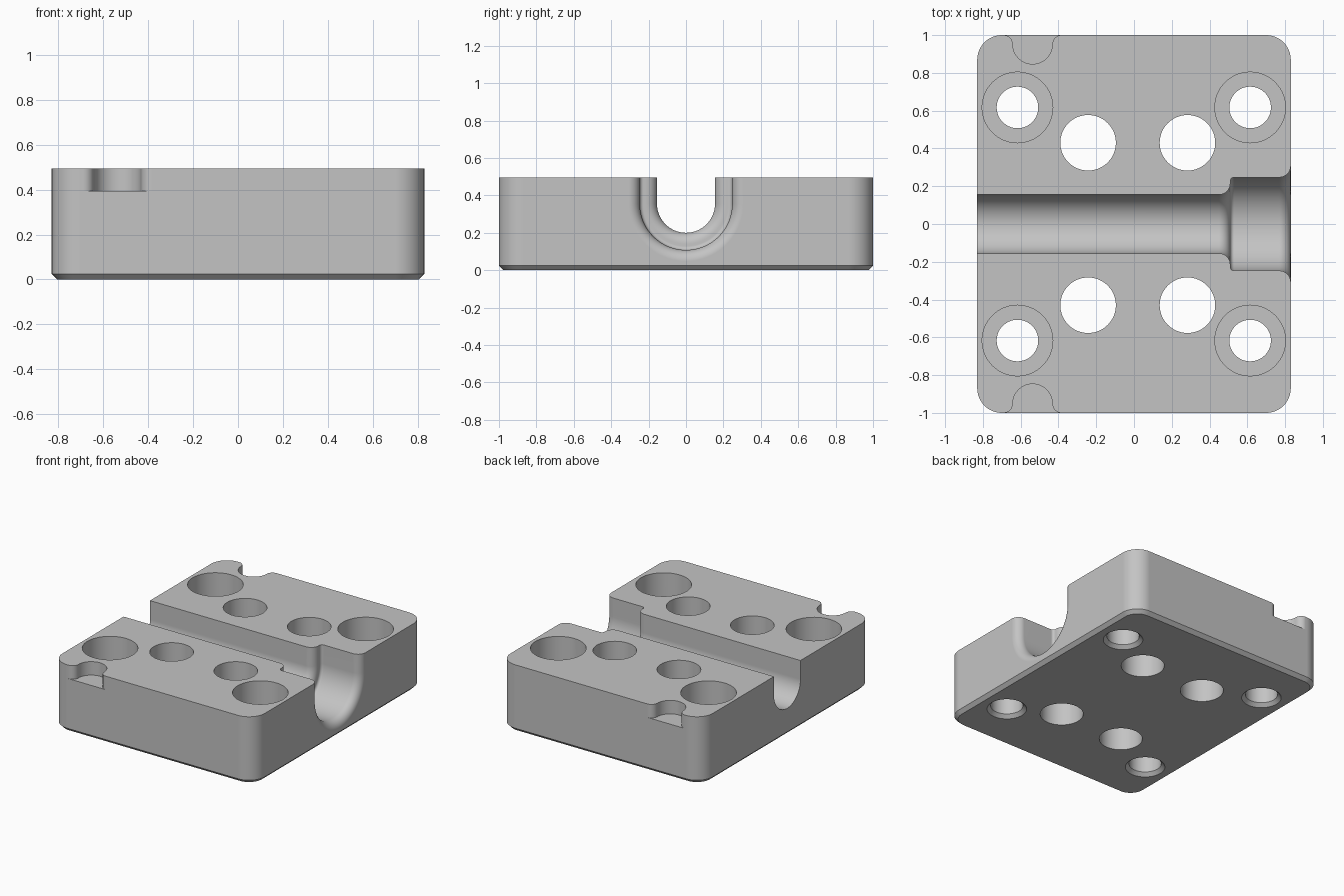
import bpy, bmesh
from math import sin, cos, pi

if "Cube" in bpy.data.objects:
    bpy.data.objects.remove(bpy.data.objects["Cube"], do_unlink=True)

W, L, H = 0.83, 1.0, 0.495      # half width, half length, height
CORNER, CHAMFER = 0.13, 0.025

grey = bpy.data.materials.new("machined_grey")
grey.use_nodes = True
colour = (0.55, 0.55, 0.55, 1)
grey.diffuse_color = colour
grey.node_tree.nodes["Principled BSDF"].inputs["Base Color"].default_value = colour


def loft(name, rings):
    """Closed solid through a list of equally long rings of points."""
    bm = bmesh.new()
    loops = [[bm.verts.new(p) for p in ring] for ring in rings]
    n = len(loops[0])
    for a, b in zip(loops, loops[1:]):
        for i in range(n):
            j = (i + 1) % n
            bm.faces.new((a[i], a[j], b[j], b[i]))
    bm.faces.new(loops[0])
    bm.faces.new(loops[-1])
    bmesh.ops.recalc_face_normals(bm, faces=bm.faces)
    mesh = bpy.data.meshes.new(name)
    bm.to_mesh(mesh)
    bm.free()
    mesh.materials.append(grey)
    ob = bpy.data.objects.new(name, mesh)
    bpy.context.collection.objects.link(ob)
    return ob


def arc(cx, cy, r, start, end, steps):
    """Points on an arc, angles in half turns."""
    angles = [pi * (start + (end - start) * i / steps) for i in range(steps + 1)]
    return [(cx + r * cos(a), cy + r * sin(a)) for a in angles]


def block_ring(z, r):
    x, y = W - CORNER, L - CORNER
    pts = []
    for k, (sx, sy) in enumerate([(1, 1), (-1, 1), (-1, -1), (1, -1)]):
        pts += arc(sx * x, sy * y, r, k / 2, k / 2 + 0.5, 12)
    return [(px, py, z) for px, py in pts]


def hole(name, x, y, profile):
    return loft(name, [[(px, py, z) for px, py in arc(x, y, r, 0, 2, 64)[:-1]]
                       for r, z in profile])


# Block with rounded corners and a chamfered underside
block = loft("clamp_block", [block_ring(0, CORNER - CHAMFER),
                             block_ring(CHAMFER, CORNER), block_ring(H, CORNER)])
cutters = []

# Counterbored screw holes and plain through holes
screw = [(0.145, -0.01), (0.11, 0.025), (0.11, 0.265), (0.187, 0.265), (0.187, 0.6)]
for side in (-1, 1):
    for x in (-0.617, 0.615):
        cutters.append(hole("screw_hole", x, side * 0.617, screw))
    for x in (-0.243, 0.283):
        cutters.append(hole("through_hole", x, side * 0.43, [(0.147, -0.1), (0.147, 0.6)]))

    # Half-round edge notch with flared mouth
    nx, r, f = -0.537, 0.105, 0.048
    ny = L - f
    outline = arc(nx - r - f, ny, f, 0.5, 0, 8) + arc(nx, ny, r, 1, 2, 24)[1:-1]
    outline += arc(nx + r + f, ny, f, 1, 0.5, 8)
    outline += [(nx + r + f, L + 0.1), (nx - r - f, L + 0.1)]
    cutters.append(loft("edge_notch", [[(px, side * py, z) for px, py in outline]
                                       for z in (0.395, 0.6)]))

# Stepped U channel: radius along x, with rounded step and rounded mouth
AXIS = 0.355
small, large, f, g = 0.155, 0.247, 0.06, 0.02
step_x = 0.51
path = [(-1, small)]
path += arc(step_x - f, small + f, f, -0.5, 0, 8)
path += arc(step_x + g, large - g, g, 1, 0.5, 5)
path += arc(W - f, large + f, f, -0.5, 0, 8)
path += [(W + 0.1, large + f)]
rings = []
for x, r in path:
    section = [(-r, 0.6)] + arc(0, AXIS, r, 1, 2, 40) + [(r, 0.6)]
    rings.append([(x, y, z) for y, z in section])
cutters.append(loft("u_channel", rings))

# Cut everything out of the block
bpy.ops.object.select_all(action="DESELECT")
bpy.context.view_layer.objects.active = block
block.select_set(True)
for cutter in cutters:
    cutter.hide_render = True
    mod = block.modifiers.new("cut", "BOOLEAN")
    mod.operation = "DIFFERENCE"
    mod.solver = "EXACT"
    mod.object = cutter
    bpy.ops.object.modifier_apply(modifier=mod.name)
    bpy.data.objects.remove(cutter, do_unlink=True)

# Smooth curved walls, keep edges crisp and flats flat
bpy.ops.object.shade_smooth_by_angle(angle=pi / 7)
weighted = block.modifiers.new("flat_faces", "WEIGHTED_NORMAL")
weighted.keep_sharp = True
